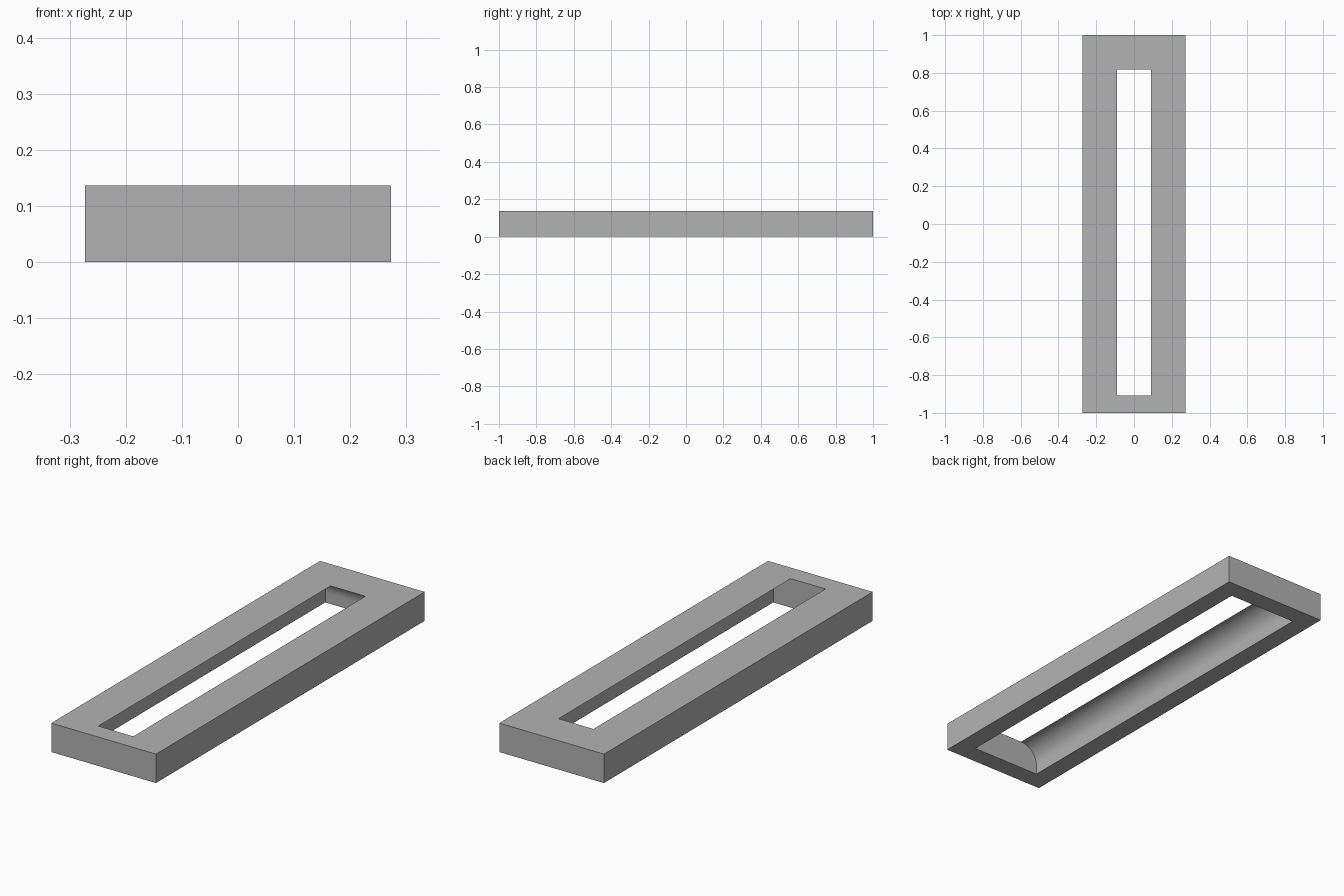
import bpy
import bmesh
from math import sin, cos, pi

if "Cube" in bpy.data.objects:
    bpy.data.objects.remove(bpy.data.objects["Cube"])

U = 1 / 11           # wall thickness, also the cove radius
HEIGHT = 1.5 * U
STEPS = 24

grey = bpy.data.materials.new("plain grey")
grey.use_nodes = True
colour = (0.45, 0.45, 0.45, 1)
grey.diffuse_color = colour
grey.node_tree.nodes["Principled BSDF"].inputs["Base Color"].default_value = colour

bm = bmesh.new()


def ring(half_x, front, back, z):
    """Rectangle of four vertices at height z."""
    return [bm.verts.new(p) for p in ((-half_x, front, z), (half_x, front, z),
                                      (half_x, back, z), (-half_x, back, z))]


# Outer box walls, then the cove running down from the slot lip to the opening
rings = [ring(3 * U, -1, 1, 0), ring(3 * U, -1, 1, HEIGHT)]
for i in range(STEPS + 1):
    a = pi / 2 * (1 - i / STEPS)
    inset = U * (1 - cos(a))
    # The front wall stays flat; the two sides and the back curve inwards
    rings.append(ring(2 * U - inset, -10 * U, 10 * U - inset, HEIGHT - U + U * sin(a)))
rings.append(ring(2 * U, -10 * U, 10 * U, 0))

# Skin the closed stack of rings
for lower, upper in zip(rings, rings[1:] + rings[:1]):
    for k in range(4):
        n = (k + 1) % 4
        bm.faces.new((lower[k], lower[n], upper[n], upper[k])).smooth = True
bmesh.ops.recalc_face_normals(bm, faces=bm.faces)

# Only the edges running along the cove are soft
for e in bm.edges:
    e.smooth = False
for r in rings[3:-1]:
    for k in range(4):
        bm.edges.get((r[k], r[(k + 1) % 4])).smooth = True

mesh = bpy.data.meshes.new("slotted_frame")
bm.to_mesh(mesh)
bm.free()
mesh.materials.append(grey)
frame = bpy.data.objects.new("slotted_frame", mesh)
bpy.context.collection.objects.link(frame)
